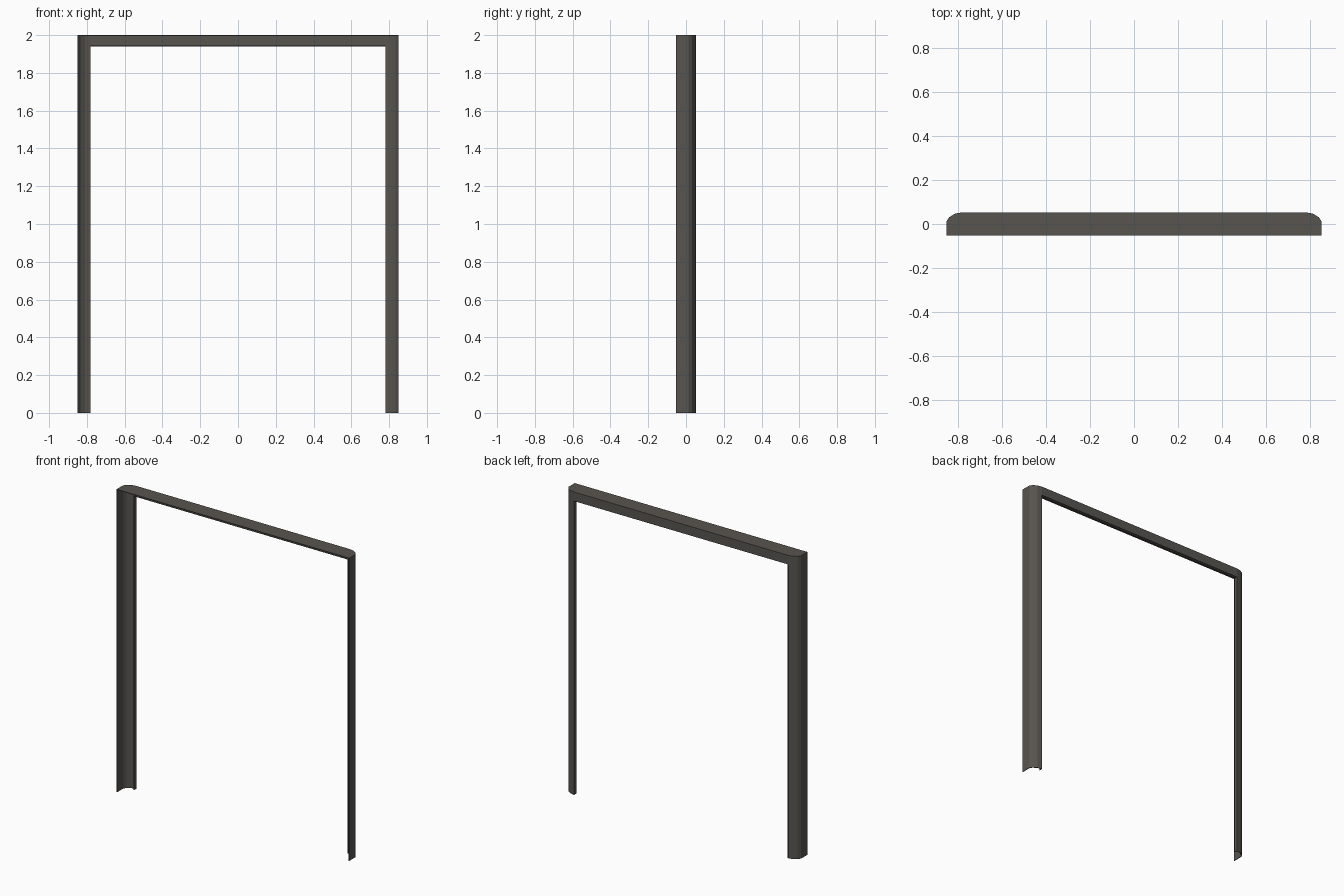
import bpy, bmesh

if "Cube" in bpy.data.objects:
    bpy.data.objects.remove(bpy.data.objects["Cube"])

W, D, H = 0.85, 0.053, 2.0      # half width, half depth, height
INNER, UNDER = 0.78, 1.94       # door opening: half width and height
LIP = 0.03                      # front edge of the inner return lip
T = 0.004                       # sheet thickness

metal = bpy.data.materials.new("dark grey metal")
metal.diffuse_color = (0.098, 0.090, 0.080, 1)
metal.use_nodes = True
metal.node_tree.nodes["Principled BSDF"].inputs["Base Color"].default_value = metal.diffuse_color


def prism(name, outline, z0, z1, mirror=False):
    """Extrude a flat outline from z0 to z1, optionally mirrored across x."""
    bm = bmesh.new()
    base = bm.faces.new([bm.verts.new((x, y, z0)) for x, y in outline])
    ext = bmesh.ops.extrude_face_region(bm, geom=[base])
    top = [g for g in ext["geom"] if isinstance(g, bmesh.types.BMVert)]
    bmesh.ops.translate(bm, verts=top, vec=(0, 0, z1 - z0))
    bmesh.ops.recalc_face_normals(bm, faces=bm.faces)
    mesh = bpy.data.meshes.new(name)
    bm.to_mesh(mesh)
    bm.free()
    mesh.materials.append(metal)
    ob = bpy.data.objects.new(name, mesh)
    bpy.context.collection.objects.link(ob)
    if mirror:
        ob.modifiers.new("mirror", "MIRROR").use_mirror_merge = False
    return ob


def rect(x0, x1, y0, y1):
    return [(x0, y0), (x1, y0), (x1, y1), (x0, y1)]


# Outer wall with rounded back corner, and its inside offset
outer = [(W, -D), (W, 0.013), (0.838, 0.031), (0.812, 0.047), (INNER, D)]
inside = [(INNER, D - T), (0.810, 0.047 - T), (0.835, 0.028),
          (W - T, 0.012), (W - T, -D)]

# Side jambs: open channels, with a return lip on the opening side
prism("side_jamb", outer + inside, 0, H - T, mirror=True)
prism("side_lip", rect(INNER, INNER + T, LIP, D), 0, UNDER, mirror=True)

# Header: top plate with rounded ends, back plate and lower lip
prism("header_top", outer + [(-x, y) for x, y in reversed(outer)], H - T, H)
prism("header_back", rect(-INNER, INNER, D - T, D), UNDER, H - T)
prism("header_lip", rect(-INNER, INNER, LIP, D - T), UNDER, UNDER + T)
